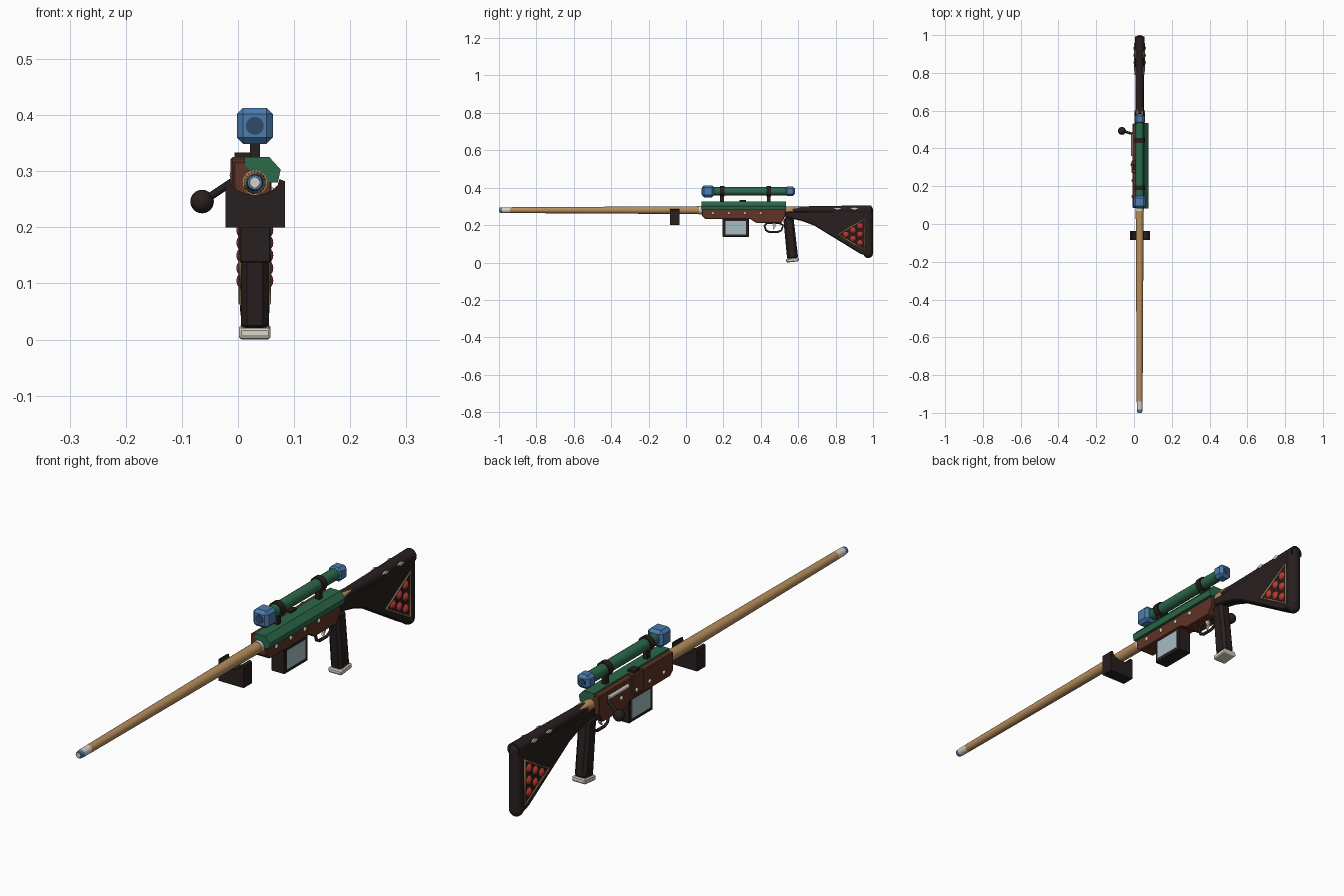
import bpy
import bmesh
from math import radians, sin, cos, pi
from mathutils import Vector, Matrix

cube = bpy.data.objects.get("Cube")
if cube:
    bpy.data.objects.remove(cube, do_unlink=True)


def material(name, rgb):
    m = bpy.data.materials.new(name)
    m.use_nodes = True
    m.diffuse_color = (*rgb, 1)
    m.node_tree.nodes["Principled BSDF"].inputs["Base Color"].default_value = (*rgb, 1)
    return m


MAPLE = material("maple_wood", (0.47, 0.27, 0.11))
EBONY = material("ebony", (0.022, 0.014, 0.014))
GREEN = material("green_felt", (0.025, 0.14, 0.07))
BLUE = material("blue_chalk", (0.07, 0.2, 0.43))
BROWN = material("red_brown_wood", (0.12, 0.033, 0.018))
RED = material("red_ball", (0.45, 0.04, 0.035))
IVORY = material("ivory", (0.68, 0.64, 0.55))
GLASS = material("pale_glass", (0.38, 0.51, 0.55))
LENS = material("lens_blue", (0.03, 0.07, 0.14))
FRAME = material("dull_gold", (0.25, 0.16, 0.07))
CX, CUE_Z, SCOPE_Z = 0.03, 0.28, 0.381


def finish(name, bm, mat, bevel=0, smooth=False):
    bmesh.ops.recalc_face_normals(bm, faces=bm.faces)
    me = bpy.data.meshes.new(name)
    bm.to_mesh(me)
    bm.free()
    me.materials.append(mat)
    ob = bpy.data.objects.new(name, me)
    bpy.context.collection.objects.link(ob)
    if bevel:
        mod = ob.modifiers.new("Bevel", "BEVEL")
        mod.width, mod.segments = bevel, 1
    if smooth:
        bpy.ops.object.select_all(action="DESELECT")
        ob.select_set(True)
        bpy.context.view_layer.objects.active = ob
        bpy.ops.object.shade_smooth_by_angle(angle=radians(40))
    return ob


def box(name, lo, hi, mat, bevel=0):
    bm = bmesh.new()
    lo, hi = Vector(lo), Vector(hi)
    size = Matrix.Diagonal((*(hi - lo), 1))
    bmesh.ops.create_cube(bm, size=1, matrix=Matrix.Translation((lo + hi) / 2) @ size)
    return finish(name, bm, mat, bevel)


def rod(name, a, b, r1, r2, mat, sides=20):
    """Cylinder or cone between two points."""
    a, b = Vector(a), Vector(b)
    d = b - a
    mtx = Matrix.Translation((a + b) / 2) @ d.to_track_quat("Z", "Y").to_matrix().to_4x4()
    bm = bmesh.new()
    bmesh.ops.create_cone(bm, cap_ends=True, segments=sides, radius1=r1, radius2=r2,
                          depth=d.length, matrix=mtx)
    return finish(name, bm, mat, 0, True)


def along(name, y1, y2, r1, r2, mat, z=CUE_Z, sides=20):
    return rod(name, (CX, y1, z), (CX, y2, z), r1, r2, mat, sides)


def ball(name, centre, scale, mat):
    bm = bmesh.new()
    mtx = Matrix.Translation(centre) @ Matrix.Diagonal((*scale, 1))
    bmesh.ops.create_uvsphere(bm, u_segments=16, v_segments=12, radius=1, matrix=mtx)
    return finish(name, bm, mat, 0, True)


def prism(name, pts, axis, lo, hi, mat, bevel=0):
    """Extrude a (y,z) profile along x, or an (x,z) profile along y."""
    bm = bmesh.new()
    put = (lambda p, t: (t, *p)) if axis == "x" else (lambda p, t: (p[0], t, p[1]))
    face = bm.faces.new([bm.verts.new(put(p, lo)) for p in pts])
    ext = bmesh.ops.extrude_face_region(bm, geom=[face])
    move = Vector((hi - lo, 0, 0)) if axis == "x" else Vector((0, hi - lo, 0))
    bmesh.ops.translate(bm, vec=move, verts=[g for g in ext["geom"] if isinstance(g, bmesh.types.BMVert)])
    return finish(name, bm, mat, bevel)


def loop_tube(name, pts, x, r, mat):
    """Closed tube through (y,z) points."""
    cu = bpy.data.curves.new(name, "CURVE")
    cu.dimensions, cu.bevel_depth, cu.bevel_resolution = "3D", r, 1
    sp = cu.splines.new("POLY")
    sp.points.add(len(pts) - 1)
    for p, (y, z) in zip(sp.points, pts):
        p.co = (x, y, z, 1)
    sp.use_cyclic_u = True
    cu.materials.append(mat)
    ob = bpy.data.objects.new(name, cu)
    bpy.context.collection.objects.link(ob)
    return ob


# Cue barrel with tip, ferrule and collar
along("cue_tip_pad", -1.0, -0.995, 0.009, 0.010, IVORY)
along("cue_tip", -0.998, -0.982, 0.013, 0.015, BLUE)
along("ferrule", -0.983, -0.94, 0.015, 0.0155, IVORY)
along("cue_shaft", -0.94, 0.075, 0.0155, 0.021, MAPLE)
along("barrel_collar", 0.07, 0.09, 0.0225, 0.0225, IVORY)

# Cradle block holding the barrel
notch = [(CX + 0.044 * cos(a), 0.286 + 0.028 * sin(a)) for a in [-pi * i / 8 for i in range(9)]]
prism("barrel_cradle", [(-0.022, 0.2), (0.084, 0.2), (0.084, 0.282)] + notch + [(-0.022, 0.282)],
      "y", -0.086, -0.036, EBONY)

# Receiver: wooden body and green top rail
prism("receiver_body", [(0.085, 0.25), (0.105, 0.232), (0.345, 0.232), (0.375, 0.212),
                        (0.51, 0.212), (0.532, 0.25), (0.532, 0.318), (0.085, 0.318)],
      "x", -0.008, 0.06, BROWN, 0.003)
prism("receiver_top", [(0.012, 0.31), (0.012, 0.325), (0.056, 0.325), (0.076, 0.303),
                       (0.071, 0.28), (0.05, 0.28)], "y", 0.083, 0.535, GREEN)
box("side_block", (-0.013, 0.27, 0.245), (0.022, 0.335, 0.325), BROWN, 0.003)
box("side_block_cap", (-0.006, 0.285, 0.324), (0.022, 0.32, 0.333), EBONY)
for y in (0.145, 0.23, 0.315, 0.40):
    ball("stud_left", (0.06, y, 0.264), (0.005, 0.008, 0.008), IVORY)
    ball("stud_right", (-0.013 if y == 0.315 else -0.008, y, 0.262), (0.005, 0.008, 0.008), IVORY)

# Bolt and lever
rod("bolt", (-0.006, 0.36, 0.293), (-0.006, 0.48, 0.293), 0.009, 0.009, IVORY, 12)
rod("lever_arm", (0.0, 0.475, 0.288), (-0.063, 0.493, 0.246), 0.007, 0.007, EBONY, 12)
ball("lever_knob", (-0.064, 0.493, 0.246), (0.021, 0.021, 0.021), EBONY)

# Scope: tube, chalk cube ends, lenses, rings and mounts
along("scope_tube", 0.12, 0.55, 0.022, 0.022, GREEN, SCOPE_Z)
for name, y, h, out in (("front", 0.117, 0.032, -1), ("rear", 0.556, 0.026, 1)):
    box("scope_cube_" + name, (CX - h, y - h, SCOPE_Z - h), (CX + h, y + h, SCOPE_Z + h), BLUE, 0.011)
    along("scope_lens_" + name, y, y + out * (h + 0.002), h / 2, h / 2, LENS, SCOPE_Z)
for y in (0.193, 0.442):
    along("scope_ring", y - 0.012, y + 0.012, 0.028, 0.028, EBONY, SCOPE_Z)
    box("scope_mount", (CX - 0.009, y - 0.01, 0.318), (CX + 0.009, y + 0.01, 0.365), EBONY)

# Magazine with pale panels on both sides
box("magazine", (0.003, 0.196, 0.137), (0.058, 0.336, 0.24), EBONY, 0.002)
for x in (0.002, 0.057):
    box("magazine_panel", (x, 0.21, 0.151), (x + 0.002, 0.322, 0.223), GLASS)

# Trigger guard and trigger
loop_tube("trigger_guard", [(0.42, 0.195), (0.428, 0.172), (0.445, 0.163), (0.49, 0.163),
                            (0.51, 0.172), (0.52, 0.2), (0.5, 0.21), (0.43, 0.21)], CX, 0.006, EBONY)
prism("trigger", [(0.46, 0.215), (0.48, 0.215), (0.478, 0.19), (0.465, 0.175), (0.468, 0.192)],
      "x", CX - 0.005, CX + 0.005, IVORY)

# Pistol grip and its end cap
prism("grip", [(0.52, 0.24), (0.575, 0.24), (0.6, 0.02), (0.541, 0.014)],
      "x", 0.005, 0.055, EBONY, 0.011)
prism("grip_cap", [(0.536, 0.02), (0.602, 0.027), (0.604, 0.01), (0.598, 0.006), (0.542, 0.0), (0.535, 0.004)],
      "x", 0.002, 0.058, IVORY, 0.004)

# Stock: cue butt with spliced points, tube, web and butt plate
along("butt_collar", 0.53, 0.57, 0.02, 0.02, MAPLE)
along("stock_tube", 0.565, 0.992, 0.0195, 0.026, EBONY)
for i in range(4):
    a = pi * i / 2 + pi / 4
    o = Vector((0.0115 * cos(a), 0, 0.0115 * sin(a)))
    rod("splice_point", Vector((CX, 0.565, CUE_Z)) + o, Vector((CX, 0.64, CUE_Z)) + o * 1.6,
        0.0115, 0.0005, MAPLE, 10)
prism("stock_web", [(0.53, 0.272), (0.985, 0.28), (0.985, 0.03), (0.93, 0.048), (0.685, 0.198),
                    (0.62, 0.222), (0.53, 0.242)], "x", 0.008, 0.052, EBONY, 0.005)
rod("butt_plate", (CX, 0.974, 0.05), (CX, 0.974, CUE_Z), 0.026, 0.026, EBONY)
ball("butt_toe", (CX, 0.974, 0.05), (0.026, 0.026, 0.026), EBONY)
ball("butt_heel", (CX, 0.974, CUE_Z), (0.026, 0.026, 0.026), EBONY)

# Diamond inlays and racked balls, on each side of the stock
rack = [(0.812, 0.15), (0.957, 0.235), (0.957, 0.065)]
for s in (-1, 1):
    for y in (0.81, 0.9):
        x = CX + s * 0.021
        prism("diamond_inlay", [(y - 0.02, 0.289), (y, 0.296), (y + 0.02, 0.289), (y, 0.282)],
              "x", x, x + s * 0.0055, IVORY)
    loop_tube("rack_frame", rack, CX + s * 0.022, 0.007, FRAME)
for row in range(3):
    for k in range(row + 1):
        ball("racked_ball", (CX, 0.855 + 0.038 * row, 0.15 + 0.045 * (k - row / 2)),
             (0.033, 0.0235, 0.0235), RED)
